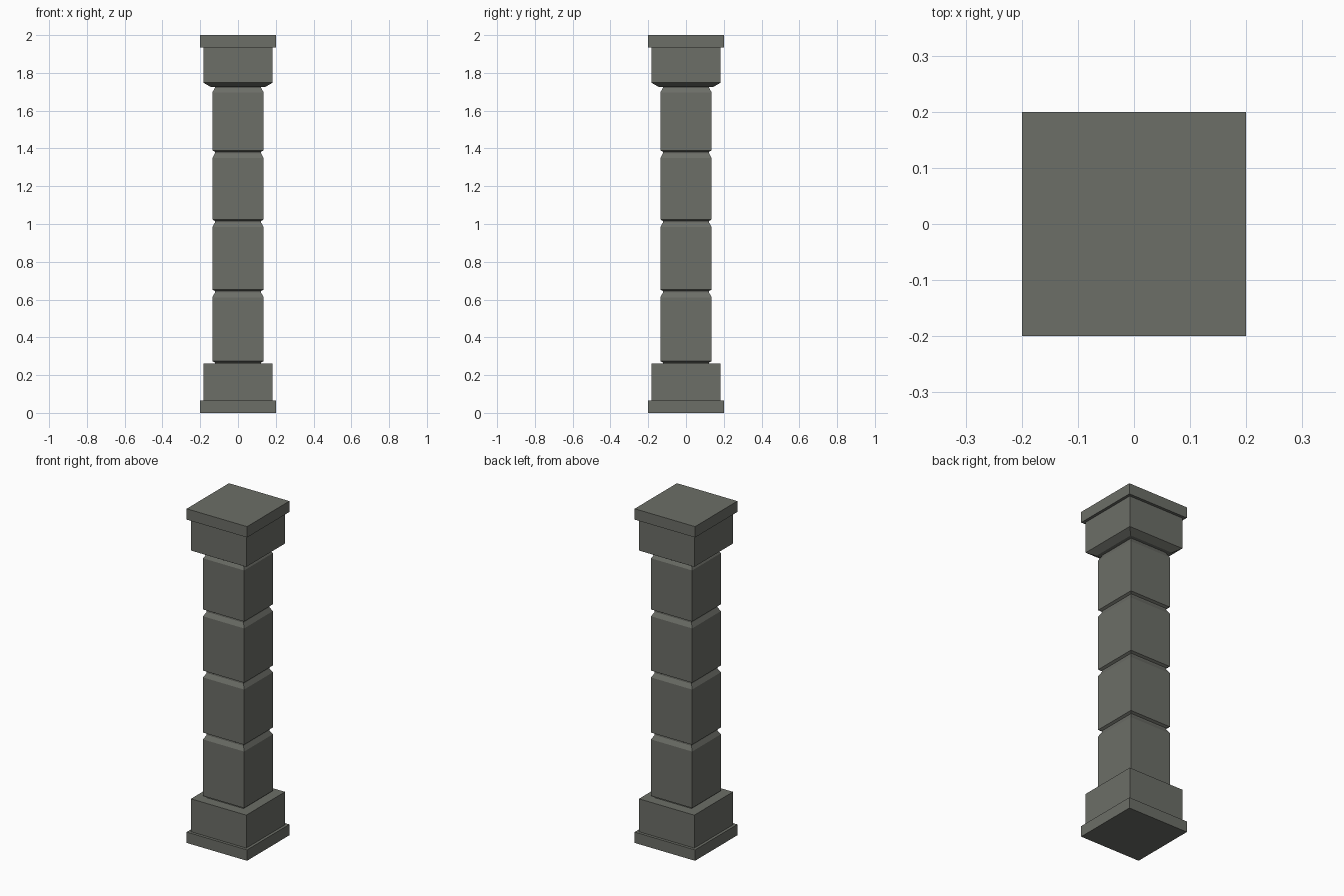
import bpy
import bmesh

cube = bpy.data.objects.get("Cube")
if cube:
    bpy.data.objects.remove(cube, do_unlink=True)

# Single stone colour
stone = bpy.data.materials.new("grey stone")
stone.use_nodes = True
colour = (0.150, 0.156, 0.136, 1.0)
stone.diffuse_color = colour
stone.node_tree.nodes["Principled BSDF"].inputs["Base Color"].default_value = colour


def square_stack(name, profile):
    """Closed square solid from (half width, height) steps, bottom to top."""
    bm = bmesh.new()
    corners = ((-1, -1), (1, -1), (1, 1), (-1, 1))
    rings = [[bm.verts.new((sx * h, sy * h, z)) for sx, sy in corners]
             for h, z in profile]
    for low, high in zip(rings, rings[1:]):
        for i in range(4):
            j = (i + 1) % 4
            bm.faces.new((low[i], low[j], high[j], high[i]))
    bm.faces.new(rings[0][::-1])
    bm.faces.new(rings[-1])
    mesh = bpy.data.meshes.new(name)
    bm.to_mesh(mesh)
    bm.free()
    mesh.materials.append(stone)
    obj = bpy.data.objects.new(name, mesh)
    bpy.context.collection.objects.link(obj)
    return obj


SLAB, BLOCK, SHAFT, NECK = 0.2, 0.183, 0.136, 0.122

# Base
square_stack("base_slab", [(SLAB, 0), (SLAB, 0.065)])
square_stack("base_block", [(BLOCK, 0.065), (BLOCK, 0.262)])

# Shaft of four chamfered blocks: short lower chamfer, longer upper one
joints = [0.262, 0.641, 1.012, 1.378, 1.725]
for n, (z0, z1) in enumerate(zip(joints, joints[1:]), 1):
    square_stack(f"shaft_block_{n}", [
        (NECK, z0), (NECK, z0 + 0.004), (SHAFT, z0 + 0.012),
        (SHAFT, z1 - 0.029), (NECK, z1 - 0.004), (NECK, z1)])

# Capital with sloped underside, and top slab
square_stack("capital_block", [(0.143, 1.725), (BLOCK, 1.748), (BLOCK, 1.935)])
square_stack("top_slab", [(SLAB, 1.935), (SLAB, 2.0)])
